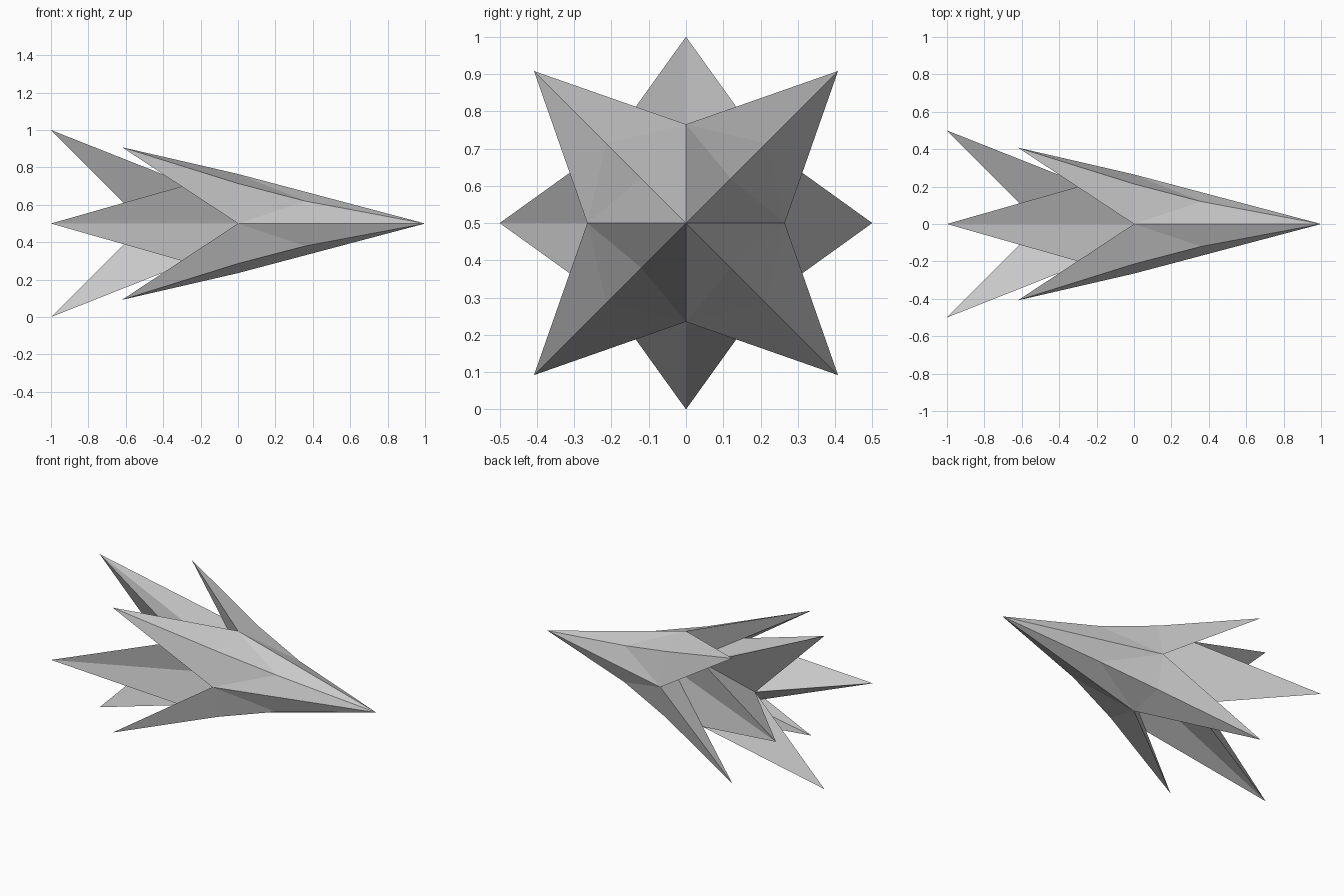
import bpy, bmesh

if "Cube" in bpy.data.objects:
    bpy.data.objects.remove(bpy.data.objects["Cube"])

MID_Z = 0.5  # height of the long axis

grey = bpy.data.materials.new("light_grey")
grey.diffuse_color = (0.6, 0.6, 0.6, 1.0)
grey.use_nodes = True
grey.node_tree.nodes["Principled BSDF"].inputs["Base Color"].default_value = grey.diffuse_color

AXES = [(0, 1), (1, 0), (0, -1), (-1, 0)]       # straight directions in y, z
DIAGS = [(1, 1), (1, -1), (-1, -1), (-1, 1)]    # diagonal after each axis


def ring(bm, dirs, x, r):
    """Four points around the long axis."""
    return [bm.verts.new((x, r * y, MID_Z + r * z)) for y, z in dirs]


def finish(bm, name):
    bmesh.ops.recalc_face_normals(bm, faces=bm.faces)
    mesh = bpy.data.meshes.new(name)
    bm.to_mesh(mesh)
    bm.free()
    mesh.materials.append(grey)
    ob = bpy.data.objects.new(name, mesh)
    bpy.context.collection.objects.link(ob)


# Front star: long nose sweeping back into four diagonal spikes
bm = bmesh.new()
nose = bm.verts.new((1, 0, MID_Z))
hollow = bm.verts.new((0.1, 0, MID_Z))
valley = ring(bm, AXES, 0, 0.265)
ridge_front = ring(bm, DIAGS, 0.36, 0.12)
ridge_back = ring(bm, DIAGS, 0, 0.214)
tip = ring(bm, DIAGS, -0.62, 0.408)
for i in range(4):
    for v in (valley[i], valley[(i + 1) % 4]):
        bm.faces.new((nose, v, ridge_front[i]))
        bm.faces.new((v, ridge_front[i], ridge_back[i]))
        bm.faces.new((v, ridge_back[i], tip[i]))
        bm.faces.new((v, tip[i], hollow))
finish(bm, "front_spikes")

# Rear star: four straight spikes between the diagonal ones
bm = bmesh.new()
groove = bm.verts.new((0.1, 0, MID_Z))
tail = bm.verts.new((-0.5, 0, MID_Z))
tip = ring(bm, AXES, -1, 0.5)
root = ring(bm, DIAGS, -0.265, 0.209)
for i in range(4):
    for d in (root[i], root[i - 1]):
        bm.faces.new((tip[i], d, groove))
        bm.faces.new((tip[i], d, tail))
finish(bm, "rear_spikes")
